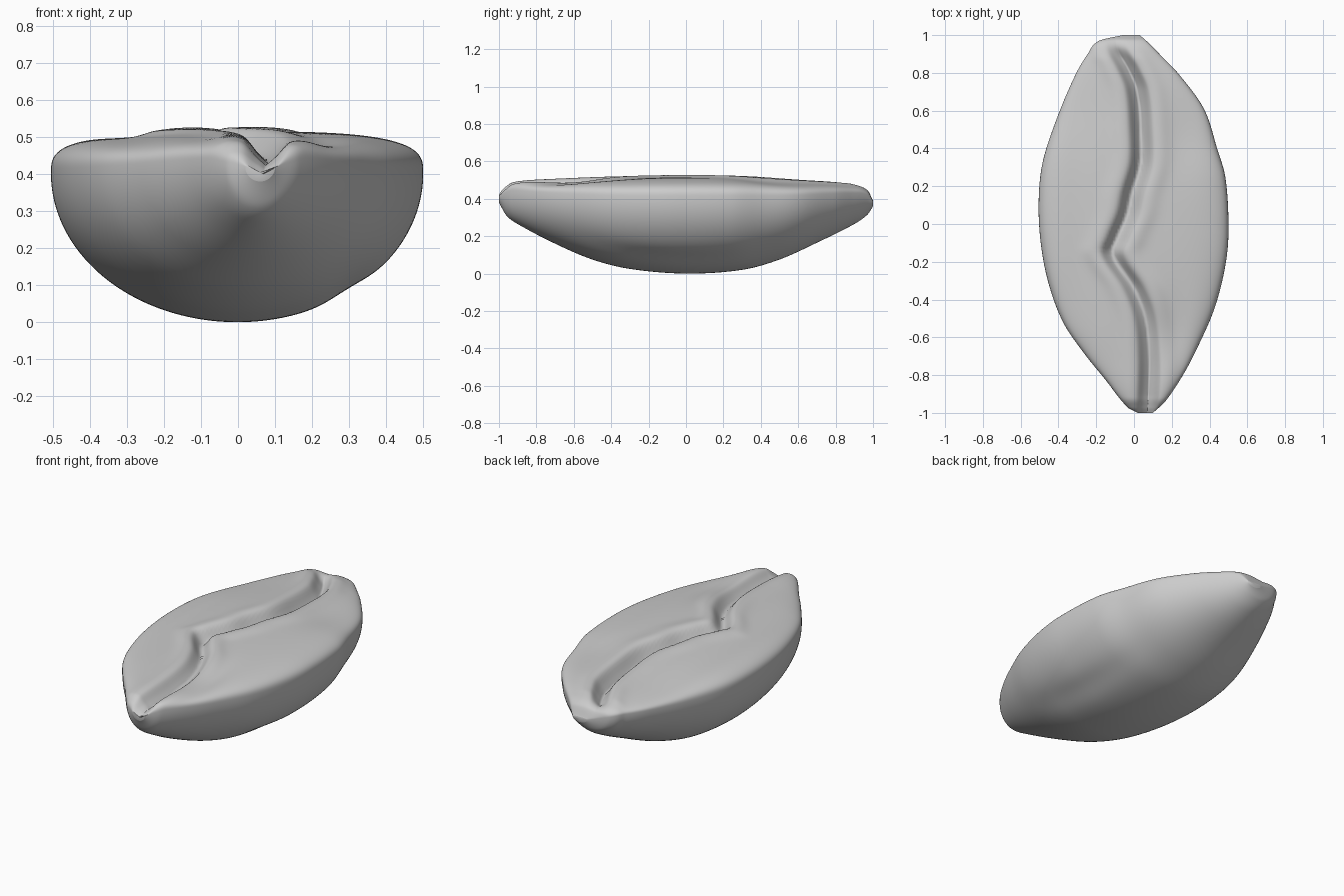
import bpy, bmesh, math

if "Cube" in bpy.data.objects:
    bpy.data.objects.remove(bpy.data.objects["Cube"])

# Outline and profile control points as (y, value)
LEFT = [(-1, .02), (-.97, -.035), (-.82, -.155), (-.69, -.26), (-.53, -.37), (-.34, -.445),
        (-.13, -.49), (.1, -.505), (.32, -.485), (.555, -.41), (.79, -.31), (.9, -.245), (.97, -.185), (1, -.06)]
RIGHT = [(-1, .1), (-.94, .165), (-.79, .265), (-.635, .345), (-.45, .425), (-.24, .48), (-.05, .5),
         (.24, .485), (.4, .44), (.61, .37), (.79, .24), (.9, .135), (.97, .065), (1, .03)]
BOTTOM = [(-1, .38), (-.96, .31), (-.9, .265), (-.7, .16), (-.5, .075), (-.3, .025), (0, 0),
          (.3, .02), (.5, .075), (.7, .165), (.9, .265), (.97, .315), (1, .36)]
TOP = [(-1, .43), (-.97, .455), (-.92, .48), (-.7, .495), (-.3, .51), (0, .515), (.3, .51), (.6, .49),
       (.9, .468), (.97, .445), (1, .39)]
CREASE = [(-1, .07), (-.93, .075), (-.71, .08), (-.5, .06), (-.34, 0), (-.16, -.115), (-.08, -.09),
          (.05, -.035), (.16, -.01), (.32, .035), (.5, .035), (.71, .015), (.82, -.03), (.92, -.085), (1, -.1)]
DEPTH = [(-1, .03), (-.9, .06), (-.6, .06), (-.3, .06), (0, .075), (.4, .085), (.7, .075), (.87, .05), (.94, .015), (1, 0)]


def curve(pts, y):
    """Smooth cubic interpolation through control points."""
    y = min(max(y, pts[0][0]), pts[-1][0])
    i = 0
    while i < len(pts) - 2 and y > pts[i + 1][0]:
        i += 1

    def slope(k):
        a, b = pts[max(k - 1, 0)], pts[min(k + 1, len(pts) - 1)]
        return (b[1] - a[1]) / (b[0] - a[0])
    (y0, v0), (y1, v1) = pts[i], pts[i + 1]
    h = y1 - y0
    t = (y - y0) / h
    return ((2*t**3 - 3*t**2 + 1) * v0 + (t**3 - 2*t**2 + t) * h * slope(i)
            + (3*t**2 - 2*t**3) * v1 + (t**3 - t**2) * h * slope(i + 1))


def bump(d, w):
    return math.exp(-(d / w) ** 2)


def surface_point(y, angle):
    l, r = curve(LEFT, y), curve(RIGHT, y)
    lo, hi = curve(BOTTOM, y), curve(TOP, y)
    mid = lo + (hi - lo) * .78
    s = math.cos(angle)
    x = (l + r) / 2 + s * (r - l) / 2
    if math.sin(angle) < 0:
        # Domed underside with a shallow dent on the right flank
        z = mid - (mid - lo) * math.sqrt(max(0, 1 - s * s))
        z += .02 * bump(x - .31, .07) * bump(y + .1, .4) * (1 - s * s)
    else:
        # Flat face with rounded rim, wandering crease and raised lips
        f = max(0, 1 - abs(s) ** 3.2) ** (1 / 3.2)
        z = mid + (hi - mid) * f
        d = x - curve(CREASE, y)
        depth = curve(DEPTH, y)
        z -= f * depth * math.exp(-(d / .045) ** 4 * .6 - abs(d / .06))
        z += f * .012 * (bump(d + .1, .05) + bump(d - .1, .05)) * min(1, depth / .05)
        z -= f * .025 * bump(x - .19, .09) * bump(y + .6, .2)
        z -= f * .012 * bump(x - .27, .12) * bump(y - .45, .2)
        z -= f * .01 * bump(x + .3, .1)
    return x, y, z


# Bean body lofted from cross-sections
ROWS, SIDES = 150, 240
bm = bmesh.new()
rings = []
for i in range(ROWS + 1):
    y = -math.cos(math.pi * i / ROWS)
    rings.append([bm.verts.new(surface_point(y, 2 * math.pi * k / SIDES)) for k in range(SIDES)])
for a, b in zip(rings, rings[1:]):
    for k in range(SIDES):
        n = (k + 1) % SIDES
        bm.faces.new((a[k], a[n], b[n], b[k]))

# Close both tips
for ring in (rings[0], rings[-1]):
    c = sum((v.co for v in ring), ring[0].co * 0) / SIDES
    tip = bm.verts.new(c)
    for k in range(SIDES):
        bm.faces.new((ring[k], ring[(k + 1) % SIDES], tip))
bmesh.ops.recalc_face_normals(bm, faces=bm.faces)
for f in bm.faces:
    f.smooth = True

mesh = bpy.data.meshes.new("coffee_bean")
bm.to_mesh(mesh)
bm.free()
bean = bpy.data.objects.new("coffee_bean", mesh)
bpy.context.collection.objects.link(bean)
